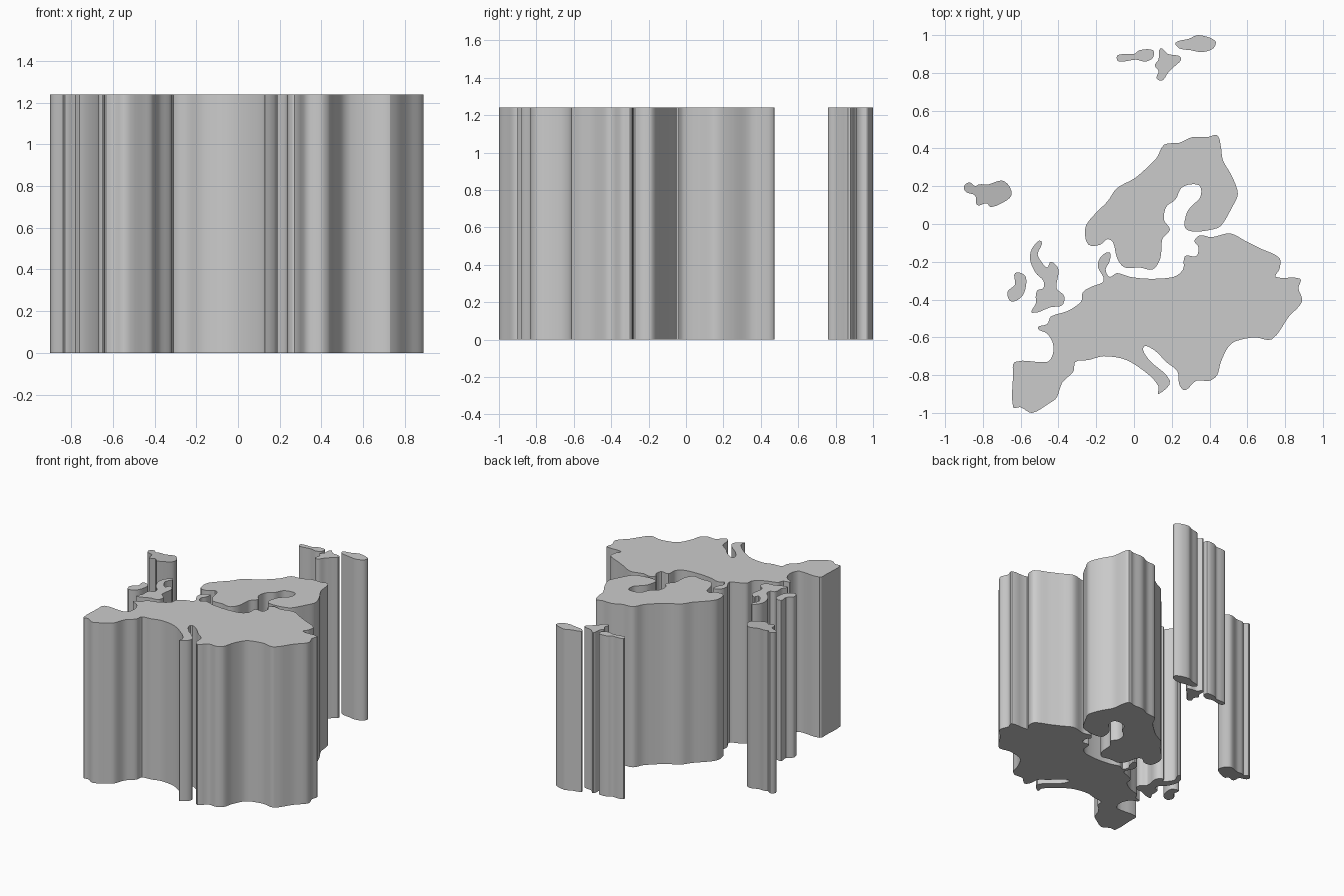
import bpy
import bmesh
import math
from mathutils import Vector
from mathutils.geometry import interpolate_bezier

HEIGHT = 1.24
UNIT = 0.01          # outlines are drawn in hundredths
STEPS = 5            # points per curved coast segment
HANDLE = 0.3         # handle length relative to the segment

default_cube = bpy.data.objects.get("Cube")
if default_cube:
    bpy.data.objects.remove(default_cube, do_unlink=True)


def smooth_outline(points):
    """Round a closed polygon with handles that follow the neighbouring points."""
    knots = [Vector(point) * UNIT for point in points]
    count = len(knots)
    tangents = [(knots[(i + 1) % count] - knots[i - 1]).normalized() for i in range(count)]
    outline = []
    for i, start in enumerate(knots):
        following = (i + 1) % count
        end = knots[following]
        reach = (end - start).length * HANDLE
        segment = interpolate_bezier(start, start + tangents[i] * reach,
                                     end - tangents[following] * reach, end, STEPS)
        outline.extend(segment[:-1])
    return outline


def extrude_land(name, points, material=None):
    """Raise a closed coast outline from the ground into a solid column."""
    mesh = bpy.data.meshes.new(name)
    bm = bmesh.new()
    ring = [bm.verts.new((p.x, p.y, 0)) for p in smooth_outline(points)]
    base = bm.faces.new(ring)
    raised = bmesh.ops.extrude_face_region(bm, geom=[base], use_keep_orig=True)
    top = [item for item in raised["geom"] if isinstance(item, bmesh.types.BMVert)]
    bmesh.ops.translate(bm, verts=top, vec=(0, 0, HEIGHT))
    bmesh.ops.recalc_face_normals(bm, faces=bm.faces[:])
    caps = [face for face in bm.faces if len(face.verts) > 4]
    bmesh.ops.triangulate(bm, faces=caps)
    bm.to_mesh(mesh)
    bm.free()

    land = bpy.data.objects.new(name, mesh)
    bpy.context.collection.objects.link(land)
    if material:
        mesh.materials.append(material)
    bpy.ops.object.select_all(action="DESELECT")
    land.select_set(True)
    bpy.context.view_layer.objects.active = land
    bpy.ops.object.shade_smooth_by_angle(angle=math.radians(30))
    return land


def make_material(name, colour):
    material = bpy.data.materials.new(name)
    material.use_nodes = True
    material.diffuse_color = colour
    material.node_tree.nodes["Principled BSDF"].inputs["Base Color"].default_value = colour
    return material


# Main continent, clockwise from the south-west corner
mainland = [
    (-64, -97), (-64, -80), (-63, -73), (-46, -73), (-43, -69), (-43, -63),
    (-46, -58), (-51, -55), (-46, -53), (-44, -49), (-35, -46), (-28, -41),
    (-27, -36), (-22, -33), (-16, -30), (-19, -23), (-18, -18), (-13, -15),
    (-13, -20), (-15, -24), (-13, -28), (-9, -26), (-2, -28), (8, -29),
    (21, -28), (26, -24), (27, -17), (33, -17), (34, -12), (32, -9),
    (35, -6), (41, -7), (51, -5), (59, -9), (67, -13), (77, -18),
    (77, -24), (75, -28), (88, -29), (87, -34), (89, -41), (82, -49),
    (73, -61), (64, -60), (54, -62), (50, -65), (46, -73), (44, -80),
    (40, -83), (33, -83), (27, -88), (24, -85), (23, -78), (17, -73),
    (11, -67), (5, -65), (8, -72), (19, -83), (13, -90), (13, -86),
    (8, -80), (-4, -72), (-16, -70), (-24, -72), (-31, -73), (-32, -78),
    (-38, -84), (-41, -92), (-45, -95), (-54, -100), (-60, -97),
]

# Northern peninsula wrapped round its inlet
northern_peninsula = [
    (-26, -5), (-25, 0), (-20, 6), (-14, 12), (-9, 19), (0, 24), (6, 29),
    (12, 35), (16, 42), (24, 43), (31, 46), (39, 46), (44, 47), (46, 41),
    (47, 34), (52, 25), (55, 16), (52, 9), (46, -1), (41, -3), (32, -4),
    (27, -2), (28, 6), (31, 10), (35, 14), (35, 20), (30, 21), (25, 19),
    (22, 13), (17, 9), (16, 2), (19, -3), (15, -8), (14, -18), (10, -24),
    (3, -23), (-5, -23), (-9, -18), (-11, -10), (-14, -8), (-18, -11),
    (-24, -11),
]

# Western islands
large_west_island = [
    (-49, -9), (-51, -16), (-49, -20), (-46, -23), (-44, -20), (-40, -24),
    (-41, -34), (-37, -38), (-38, -43), (-44, -44), (-54, -47), (-52, -42),
    (-52, -38), (-51, -35), (-48, -34), (-48, -30), (-52, -26), (-55, -19),
    (-54, -13),
]
small_west_island = [
    (-63, -26), (-58, -27), (-57, -31), (-59, -38), (-65, -41), (-67, -36),
    (-63, -32),
]
north_west_island = [
    (-90, 20), (-87, 22), (-84, 20), (-82, 21), (-77, 21), (-70, 23),
    (-66, 20), (-65, 15), (-70, 11), (-76, 9), (-78, 11), (-83, 10),
    (-84, 15), (-89, 17),
]

# Arctic islands
arctic_island_west = [
    (-9, 89), (-5, 90), (0, 90), (3, 92), (10, 92), (10, 88), (6, 86),
    (1, 87), (-8, 86),
]
arctic_island_middle = [
    (14, 93), (18, 90), (25, 88), (21, 83), (18, 80), (15, 76), (12, 77),
    (13, 81), (11, 84), (13, 87),
]
arctic_island_east = [
    (22, 96), (29, 98), (34, 100), (43, 97), (42, 93), (36, 91), (30, 92),
    (24, 93),
]

dark_grey = make_material("dark_grey", (0.5, 0.5, 0.5, 1))

extrude_land("mainland", mainland)
extrude_land("northern_peninsula", northern_peninsula)
extrude_land("large_west_island", large_west_island)
extrude_land("small_west_island", small_west_island)
extrude_land("north_west_island", north_west_island, dark_grey)
extrude_land("arctic_island_west", arctic_island_west)
extrude_land("arctic_island_middle", arctic_island_middle)
extrude_land("arctic_island_east", arctic_island_east)
